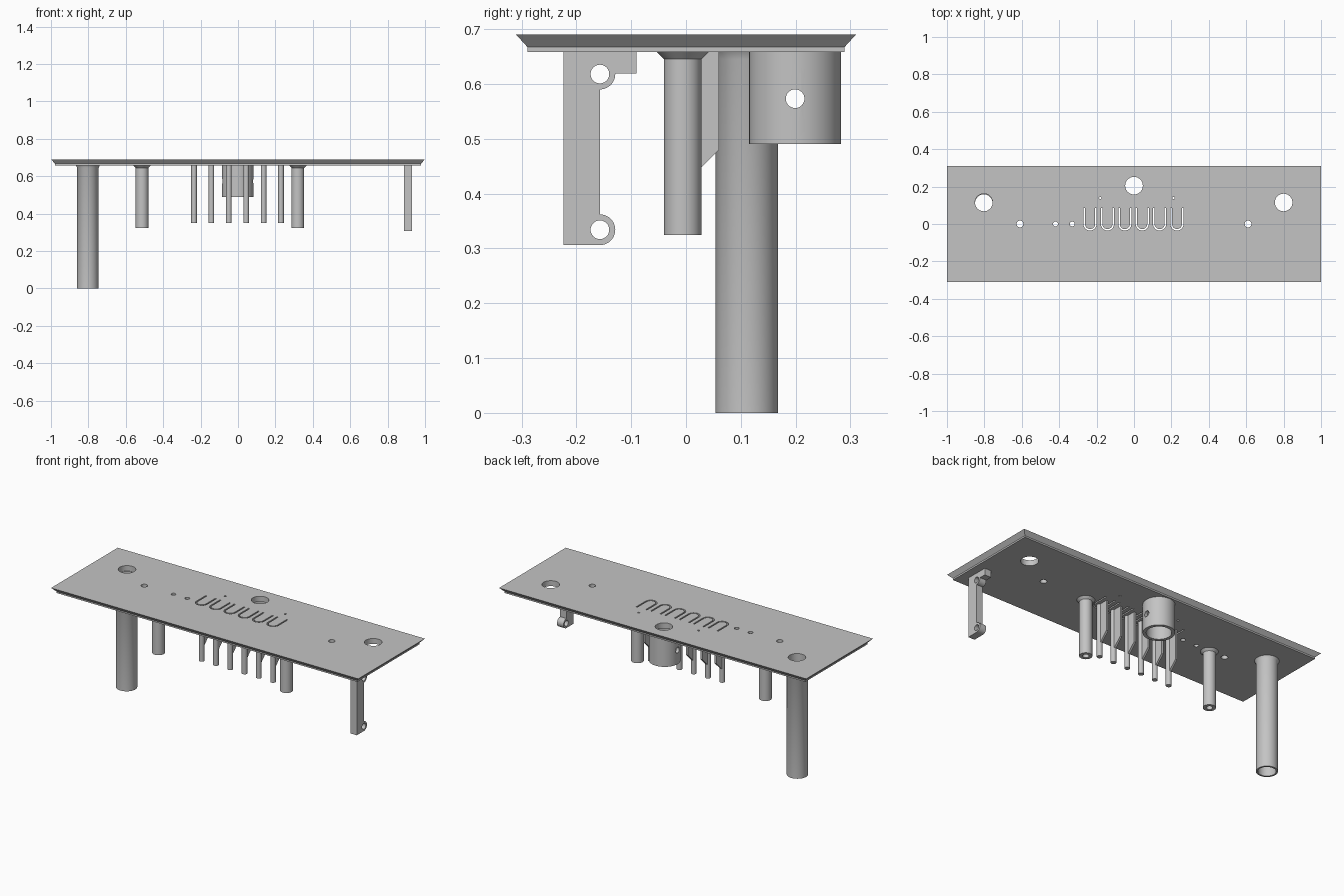
import bpy, bmesh
from math import sin, cos, pi, radians

if "Cube" in bpy.data.objects:
    bpy.data.objects.remove(bpy.data.objects["Cube"])

grey = bpy.data.materials.new("light grey plastic")
grey.use_nodes = True
colour = (0.55, 0.55, 0.55, 1)
grey.diffuse_color = colour
grey.node_tree.nodes["Principled BSDF"].inputs["Base Color"].default_value = colour

TOP, RIM, UNDER = 0.69, 0.667, 0.658


def finish(name, bm):
    bmesh.ops.recalc_face_normals(bm, faces=bm.faces)
    mesh = bpy.data.meshes.new(name)
    bm.to_mesh(mesh)
    bm.free()
    mesh.materials.append(grey)
    ob = bpy.data.objects.new(name, mesh)
    bpy.context.collection.objects.link(ob)
    return ob


def arc(cx, cy, r, start, end, n=24):
    angles = [radians(start + (end - start) * i / n) for i in range(n + 1)]
    return [(cx + r * cos(a), cy + r * sin(a)) for a in angles]


def circle(cx, cy, r, n=48):
    return arc(cx, cy, r, 0, 360, n)[:-1]


def add_prism(bm, outline, low, high, axis="z"):
    """Extrude an outline in XY along z, or an outline in YZ along x."""
    place = (lambda p, h: (p[0], p[1], h)) if axis == "z" else (lambda p, h: (h, p[0], p[1]))
    a = [bm.verts.new(place(p, low)) for p in outline]
    b = [bm.verts.new(place(p, high)) for p in outline]
    bm.faces.new(a)
    bm.faces.new(b)
    for i in range(len(a)):
        j = (i + 1) % len(a)
        bm.faces.new((a[i], a[j], b[j], b[i]))


def prism(name, outline, low, high, axis="z"):
    bm = bmesh.new()
    add_prism(bm, outline, low, high, axis)
    return finish(name, bm)


def lathe(name, x, y, profile, closed=True, n=48):
    """Turn a (radius, z) profile around a vertical axis."""
    bm = bmesh.new()
    rings = []
    for r, z in profile:
        if r == 0:
            rings.append([bm.verts.new((x, y, z))] * n)
        else:
            rings.append([bm.verts.new((px, py, z)) for px, py in circle(x, y, r, n)])
    pairs = list(zip(rings, rings[1:] + rings[:1]))
    for a, b in pairs if closed else pairs[:-1]:
        for i in range(n):
            j = (i + 1) % n
            corners = list(dict.fromkeys((a[i], a[j], b[j], b[i])))
            bm.faces.new(corners)
    return finish(name, bm)


def cut(ob, outlines, low, high, axis="z"):
    bm = bmesh.new()
    for outline in outlines:
        add_prism(bm, outline, low, high, axis)
    cutter = finish(ob.name + "_cutter", bm)
    cutter.hide_render = True
    mod = ob.modifiers.new("holes", "BOOLEAN")
    mod.operation, mod.solver, mod.object = "DIFFERENCE", "EXACT", cutter
    bpy.context.view_layer.objects.active = ob
    bpy.ops.object.modifier_apply(modifier=mod.name)
    bpy.data.objects.remove(cutter)


# Panel with bevelled rim
bm = bmesh.new()
layers = []
for hx, hy, z in ((0.978, 0.289, UNDER), (0.978, 0.289, RIM), (1, 0.31, TOP)):
    corners = ((-hx, -hy), (hx, -hy), (hx, hy), (-hx, hy))
    layers.append([bm.verts.new((x, y, z)) for x, y in corners])
bm.faces.new(layers[0])
bm.faces.new(layers[-1])
for a, b in zip(layers, layers[1:]):
    for i in range(4):
        j = (i + 1) % 4
        bm.faces.new((a[i], a[j], b[j], b[i]))
panel = finish("panel", bm)

# Round holes and U-shaped slots around the button tongues
buttons = [-0.235 + 0.093 * i for i in range(6)]
holes = [circle(x, y, r) for x, y, r in (
    (-0.803, 0.115, 0.047), (0.8, 0.115, 0.047), (0, 0.205, 0.047),
    (-0.61, 0, 0.018), (0.61, 0, 0.018), (-0.42, 0, 0.013), (-0.33, 0, 0.013),
    (-0.18, 0.139, 0.006), (0.211, 0.139, 0.006))]
for x in buttons:
    holes.append([(x - 0.035, 0.085)] + arc(x, 0, 0.035, 180, 360) + [(x + 0.035, 0.085),
                 (x + 0.027, 0.085)] + arc(x, 0, 0.027, 360, 180) + [(x - 0.027, 0.085)])
cut(panel, holes, 0.6, 0.75)

# Button pins with stiffening ribs
for i, x in enumerate(buttons):
    prism(f"button_pin_{i + 1}", circle(x, -0.002, 0.015, 32), 0.35, UNDER)
    rib = [(0, UNDER), (0, 0.42), (0.06, 0.48), (0.06, UNDER)]
    prism(f"button_rib_{i + 1}", rib, x - 0.006, x + 0.006, "x")

# Screw posts with flared roots and blind pilot holes
for side, x in (("right", -0.513), ("left", 0.32)):
    lathe(f"screw_post_{side}", x, -0.006,
          [(0.047, UNDER), (0.034, 0.645), (0.034, 0.324), (0.017, 0.324),
           (0.017, 0.64), (0, 0.64)], closed=False)

# Long light tube
lathe("long_tube", -0.803, 0.111,
      [(0.064, UNDER), (0.057, 0.645), (0.057, 0), (0.047, 0), (0.047, UNDER)])

# Socket cup with cross hole
cup = lathe("socket_cup", -0.001, 0.199,
            [(0.084, UNDER), (0.084, 0.49), (0.066, 0.49), (0.066, UNDER)])
cut(cup, [circle(0.199, 0.573, 0.017)], -0.2, 0.2, "x")

# Side bracket with two eyelets
outline = [(-0.223, UNDER), (-0.223, 0.306)]
outline += arc(-0.157, 0.334, 0.028, -90, 90) + arc(-0.157, 0.618, 0.028, -90, 2)
outline += [(-0.09, 0.619), (-0.09, UNDER)]
bracket = prism("side_bracket", outline, 0.888, 0.93, "x")
cut(bracket, [circle(-0.157, z, 0.017) for z in (0.334, 0.618)], 0.8, 1, "x")

# Smooth the round walls, keep edges sharp
bpy.ops.object.select_all(action="DESELECT")
for ob in bpy.context.collection.objects:
    if ob.type == "MESH" and grey.name in ob.data.materials:
        ob.select_set(True)
        bpy.context.view_layer.objects.active = ob
bpy.ops.object.shade_smooth_by_angle(angle=radians(30))
